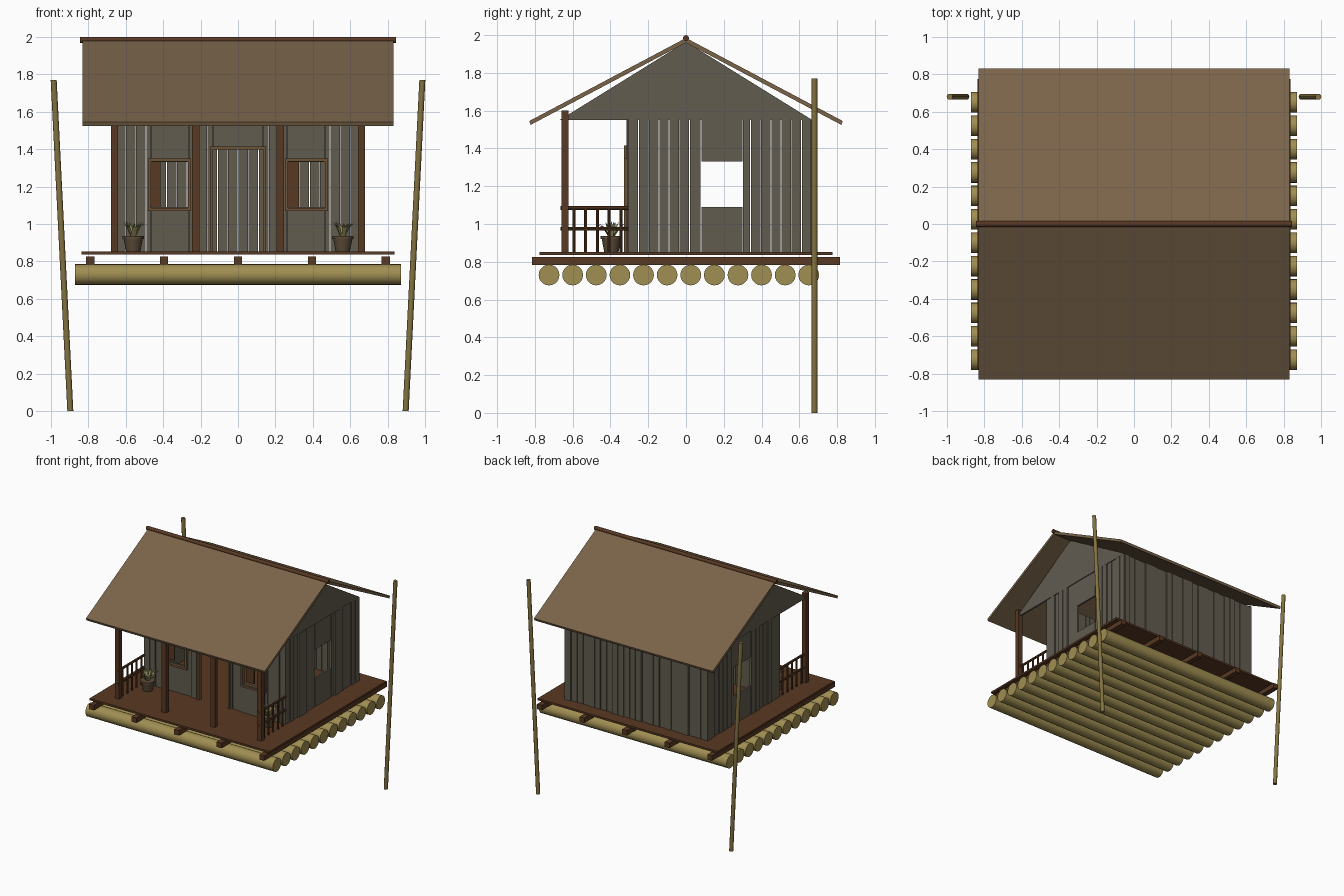
import bpy, bmesh, math, random
from mathutils import Vector, Matrix

random.seed(4)
cube = bpy.data.objects.get("Cube")
if cube:
    bpy.data.objects.remove(cube, do_unlink=True)


def material(name, rgb):
    lin = [((c / 255 + 0.055) / 1.055) ** 2.4 for c in rgb] + [1]
    m = bpy.data.materials.new(name)
    m.diffuse_color = lin
    m.use_nodes = True
    m.node_tree.nodes["Principled BSDF"].inputs["Base Color"].default_value = lin
    return m


BAMBOO = material("bamboo", (160, 142, 82))
POLE = material("pole bamboo", (132, 115, 64))
WOOD = material("dark wood", (88, 56, 34))
WALL = material("grey boards", (98, 92, 80))
ROOF = material("thatch brown", (122, 100, 73))
FRAME = material("frame wood", (110, 84, 54))
POT = material("clay pot", (92, 75, 56))
LEAF = material("pale leaf", (140, 135, 82))


def finish(bm, name, mat, smooth=False):
    bmesh.ops.recalc_face_normals(bm, faces=bm.faces)
    me = bpy.data.meshes.new(name)
    bm.to_mesh(me)
    bm.free()
    me.materials.append(mat)
    ob = bpy.data.objects.new(name, me)
    bpy.context.collection.objects.link(ob)
    if smooth:
        bpy.ops.object.select_all(action='DESELECT')
        ob.select_set(True)
        bpy.context.view_layer.objects.active = ob
        bpy.ops.object.shade_smooth_by_angle(angle=math.radians(40))
    return ob


def add_box(bm, lo, hi):
    lo, hi = Vector(lo), Vector(hi)
    mat = Matrix.Translation((lo + hi) / 2) @ Matrix.Diagonal((*(hi - lo), 1))
    bmesh.ops.create_cube(bm, size=1, matrix=mat)


def add_rod(bm, a, b, r1, r2=None, sides=12):
    a, b = Vector(a), Vector(b)
    rot = (b - a).to_track_quat('Z', 'Y').to_matrix().to_4x4()
    bmesh.ops.create_cone(bm, cap_ends=True, segments=sides, radius1=r1,
                          radius2=r1 if r2 is None else r2, depth=(b - a).length,
                          matrix=Matrix.Translation((a + b) / 2) @ rot)


def boxes(name, mat, pairs):
    bm = bmesh.new()
    for lo, hi in pairs:
        add_box(bm, lo, hi)
    return finish(bm, name, mat)


# Raft of logs, cross beams and deck
bm = bmesh.new()
for i in range(12):
    y = -0.725 + i * 0.125
    add_rod(bm, (-0.87, y, 0.73), (0.87, y, 0.73), 0.055, sides=20)
finish(bm, "raft_logs", BAMBOO, True)
boxes("cross_beams", WOOD, [((x - 0.022, -0.815, 0.783), (x + 0.022, 0.815, 0.825))
                            for x in (-0.79, -0.395, 0, 0.395, 0.79)])
boxes("deck", WOOD, [((-0.835, -0.775, 0.836), (0.835, 0.775, 0.852))])

# Mooring poles
for side, name in ((1, "left"), (-1, "right")):
    bm = bmesh.new()
    add_rod(bm, (side * 0.896, 0.68, 0.0), (side * 0.985, 0.68, 1.77), 0.016)
    finish(bm, name + "_mooring_pole", POLE, True)


# Board walls: boards of varying depth, split around openings
def board_wall(name, along_x, pos, outward, start, end, openings=()):
    n = round((end - start) / 0.055)
    edges = [start + (end - start) * i / n for i in range(n + 1)]
    for a, b, _, _ in openings:
        edges = [e for e in edges if e < a - 0.015 or e > b + 0.015] + [a, b]
    edges.sort()
    bm = bmesh.new()
    for a, b in zip(edges, edges[1:]):
        spans = [(0.852, 1.55)]
        for oa, ob, z0, z1 in openings:
            if oa - 0.001 < (a + b) / 2 < ob:
                spans = [(0.852, z0), (z1, 1.55)]
        out = pos + outward * random.choice((0, 0, 0.006, 0.01))
        t0, t1 = sorted((out, pos - outward * 0.015))
        for z0, z1 in spans:
            if z1 - z0 < 0.01:
                continue
            s, e = a + 0.002, b - 0.002
            if along_x:
                add_box(bm, (s, t0, z0), (e, t1, z1))
            else:
                add_box(bm, (t0, s, z0), (t1, e, z1))
    return finish(bm, name, WALL)


WINDOW = (1.09, 1.33)
side_window = [(0.08, 0.30, *WINDOW)]
board_wall("left_wall", False, 0.655, 1, -0.305, 0.665, side_window)
board_wall("right_wall", False, -0.655, -1, -0.305, 0.665, side_window)
board_wall("back_wall", True, 0.66, 1, -0.655, 0.655)
board_wall("front_wall", True, -0.305, -1, -0.655, 0.655,
           [(-0.465, -0.26, *WINDOW), (-0.135, 0.135, 0.852, 1.4),
            (0.26, 0.465, *WINDOW)])


# Frames around the front openings
def frame(name, x0, x1, z0, z1, sill=True):
    w, y0, y1 = 0.016, -0.327, -0.295
    parts = [((x0, y0, z0), (x0 + w, y1, z1)), ((x1 - w, y0, z0), (x1, y1, z1)),
             ((x0, y0, z1 - w), (x1, y1, z1))]
    if sill:
        parts.append(((x0, y0, z0), (x1, y1, z0 + w)))
    boxes(name, FRAME, parts)


frame("door_frame", -0.15, 0.15, 0.845, 1.415, False)
frame("left_window_frame", 0.25, 0.48, 1.07, 1.35)
frame("right_window_frame", -0.48, -0.25, 1.07, 1.35)
boxes("inner_shutters", WOOD, [((x0, -0.25, 1.08), (x1, -0.242, 1.335))
                               for x0, x1 in ((-0.465, -0.415), (0.25, 0.325))])

# Gable ends
for side, name in ((1, "left"), (-1, "right")):
    bm = bmesh.new()
    tri = bm.faces.new([bm.verts.new((side * 0.662, y, z))
                        for y, z in ((-0.67, 1.55), (0.67, 1.55), (0, 1.965))])
    ext = bmesh.ops.extrude_face_region(bm, geom=[tri])
    bmesh.ops.translate(bm, vec=(-side * 0.015, 0, 0),
                        verts=[v for v in ext["geom"] if isinstance(v, bmesh.types.BMVert)])
    finish(bm, name + "_gable", WALL)

# Roof slopes and ridge pole
for side, name in ((-1, "front"), (1, "back")):
    bm = bmesh.new()
    outline = ((0, 1.985), (0.83, 1.545), (0.822, 1.525), (0, 1.96))
    face = bm.faces.new([bm.verts.new((-0.83, side * y, z)) for y, z in outline])
    ext = bmesh.ops.extrude_face_region(bm, geom=[face])
    bmesh.ops.translate(bm, vec=(1.66, 0, 0),
                        verts=[v for v in ext["geom"] if isinstance(v, bmesh.types.BMVert)])
    finish(bm, name + "_roof_slope", ROOF)
bm = bmesh.new()
add_rod(bm, (-0.845, 0, 1.984), (0.845, 0, 1.984), 0.016)
finish(bm, "ridge_pole", WOOD, True)

# Porch posts and side railings
boxes("porch_posts", WOOD, [((x - 0.02, -0.66, 0.852), (x + 0.02, -0.622, 1.6))
                            for x in (-0.66, -0.227, 0.227, 0.66)])
for side, name in ((1, "left"), (-1, "right")):
    x = side * 0.655
    bm = bmesh.new()
    for z in (1.085, 0.975):
        add_rod(bm, (x, -0.665, z), (x, -0.305, z), 0.01, sides=8)
    for i in range(5):
        y = -0.593 + i * 0.062
        add_rod(bm, (x, y, 0.852), (x, y, 1.085), 0.008, sides=8)
    finish(bm, name + "_railing", WOOD, True)

# Potted plants
for side, name in ((1, "left"), (-1, "right")):
    x, y = side * 0.56, -0.395
    bm = bmesh.new()
    add_rod(bm, (x, y, 0.852), (x, y, 0.925), 0.038, 0.052, 16)
    add_rod(bm, (x, y, 0.92), (x, y, 0.936), 0.057, sides=16)
    finish(bm, name + "_pot", POT, True)
    bm = bmesh.new()
    for i in range(14):
        a = i * 2.4
        d = Vector((math.cos(a), math.sin(a), 0))
        w = Vector((-d.y, d.x, 0)) * 0.009
        reach = 0.03 + 0.05 * (i % 4) / 3
        base = Vector((x, y, 0.93)) + d * 0.012
        mid = base + d * reach * 0.45 + Vector((0, 0, 0.05))
        tip = base + d * reach + Vector((0, 0, 0.095 - reach * 0.3))
        pts = [bm.verts.new(p) for p in (base - w * 0.6, base + w * 0.6, mid + w, tip, mid - w)]
        bm.faces.new((pts[0], pts[1], pts[2], pts[4]))
        bm.faces.new((pts[4], pts[2], pts[3]))
    finish(bm, name + "_plant_leaves", LEAF)
